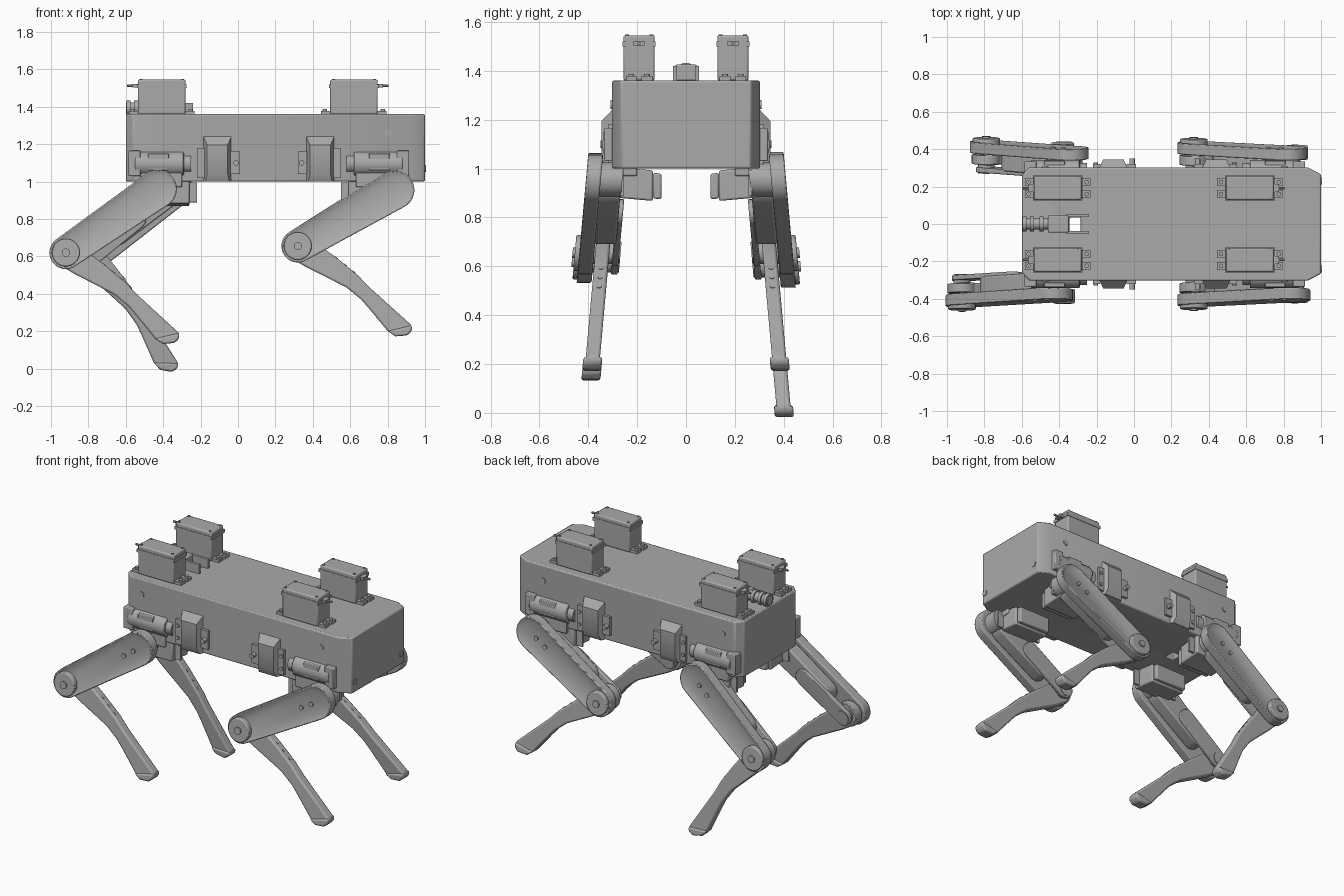
import bpy, bmesh
from math import cos, sin, pi, atan2, acos, hypot, radians
from mathutils import Matrix, Vector

cube = bpy.data.objects.get("Cube")
if cube:
    bpy.data.objects.remove(cube, do_unlink=True)

grey = bpy.data.materials.new("plain grey")
grey.use_nodes = True
COLOUR = (0.4, 0.4, 0.4, 1)
grey.diffuse_color = COLOUR
grey.node_tree.nodes["Principled BSDF"].inputs["Base Color"].default_value = COLOUR
parts = []


def finish(name, bm, warp=None, bevel=0):
    if warp:
        for v in bm.verts:
            v.co = warp(v.co)
    bmesh.ops.recalc_face_normals(bm, faces=bm.faces)
    mesh = bpy.data.meshes.new(name)
    bm.to_mesh(mesh)
    bm.free()
    mesh.materials.append(grey)
    ob = bpy.data.objects.new(name, mesh)
    bpy.context.collection.objects.link(ob)
    if bevel:
        mod = ob.modifiers.new("bevel", "BEVEL")
        mod.width, mod.segments, mod.limit_method = bevel, 2, "ANGLE"
        mod.angle_limit = radians(40)
    parts.append(ob)
    return ob


def box(name, x, y, z, warp=None, bevel=0):
    bm = bmesh.new()
    bmesh.ops.create_cube(bm, size=1)
    for v in bm.verts:
        v.co = [a + (b - a) * (c + 0.5) for (a, b), c in zip((x, y, z), v.co)]
    return finish(name, bm, warp, bevel)


def rod(name, centre, axis, radius, length, warp=None, bevel=0, sides=28):
    bm = bmesh.new()
    turn = Vector((0, 0, 1)).rotation_difference(Vector(axis)).to_matrix().to_4x4()
    bmesh.ops.create_cone(bm, cap_ends=True, segments=sides, radius1=radius, radius2=radius,
                          depth=length, matrix=Matrix.Translation(centre) @ turn)
    return finish(name, bm, warp, bevel)


def prism(name, points, lo, hi, upright=False, warp=None, bevel=0, inset=0, depth=0):
    """Extrude an outline from lo to hi, along z if upright, else along y."""
    put = (lambda p, h: (p[0], p[1], h)) if upright else (lambda p, h: (p[0], h, p[1]))
    bm = bmesh.new()
    a = [bm.verts.new(put(p, lo)) for p in points]
    b = [bm.verts.new(put(p, hi)) for p in points]
    bm.faces.new(a)
    cap = bm.faces.new(b)
    for i in range(len(a)):
        j = (i + 1) % len(a)
        bm.faces.new((a[i], a[j], b[j], b[i]))
    bmesh.ops.recalc_face_normals(bm, faces=bm.faces)
    if inset:
        bmesh.ops.inset_individual(bm, faces=[cap], thickness=inset, depth=-depth)
    return finish(name, bm, warp, bevel)


def capsule(p, q, rp, rq, n=16):
    """Outline around two circles joined by tangents."""
    dx, dz = q[0] - p[0], q[1] - p[1]
    base, spread = atan2(dz, dx), acos((rp - rq) / hypot(dx, dz))
    out = []
    for c, r, a0, a1 in ((p, rp, base + spread, base + 2 * pi - spread),
                         (q, rq, base - spread, base + spread)):
        for i in range(n + 1):
            a = a0 + (a1 - a0) * i / n
            out.append((c[0] + r * cos(a), c[1] + r * sin(a)))
    return out


# Body case with chamfered corners and a slot through it
half = [(1, 0.265), (0.93, 0.303), (-0.56, 0.303), (-0.6, 0.26)]
body = prism("body_case", half + [(x, -y) for x, y in reversed(half)], 1.0, 1.36, upright=True)
slot = box("slot_cutter", (-0.345, -0.285), (-0.038, 0.035), (0.9, 1.5))
parts.remove(slot)
slot.hide_render = True
slot.display_type = "WIRE"
slot.hide_set(True)
cut = body.modifiers.new("slot", "BOOLEAN")
cut.operation, cut.object, cut.solver = "DIFFERENCE", slot, "EXACT"
mod = body.modifiers.new("bevel", "BEVEL")
mod.width, mod.segments, mod.limit_method = 0.008, 2, "ANGLE"

# Sensor on the deck: barrel, block and fork
rod("sensor_barrel", (-0.53, 0, 1.393), (1, 0, 0), 0.03, 0.14)
for x in (-0.585, -0.545, -0.495):
    rod("sensor_ring", (x, 0, 1.393), (1, 0, 0), 0.04, 0.02)
box("sensor_block", (-0.46, -0.35), (-0.045, 0.045), (1.36, 1.425), bevel=0.006)
for y in (-0.045, 0.045):
    box("sensor_fork", (-0.36, -0.24), (y - 0.008, y + 0.008), (1.36, 1.42))

# End plate screws
for y in (-0.24, 0.23):
    rod("end_screw", (1.0, y, 1.07), (1, 0, 0), 0.018, 0.01)


def deck_servo(x, y, out):
    box("deck_servo", (x - 0.127, x + 0.127), (y - 0.064, y + 0.064), (1.36, 1.545), bevel=0.008)
    box("deck_servo_lid", (x - 0.133, x + 0.133), (y - 0.067, y + 0.067), (1.5, 1.52))
    for s in (-1, 1):
        for t in (-1, 1):
            box("servo_tab", sorted((x + s * 0.12, x + s * 0.175)),
                (y + t * 0.032 - 0.022, y + t * 0.032 + 0.022), (1.36, 1.378))
            rod("tab_screw", (x + s * 0.155, y + t * 0.032, 1.38), (0, 0, 1), 0.012, 0.015)
            rod("lid_screw", (x + s * 0.11, y + t * 0.05, 1.544), (0, 0, 1), 0.008, 0.01, sides=12)
    box("servo_plug", sorted((x + out * 0.12, x + out * 0.155)), (y - 0.022, y + 0.022), (1.503, 1.522))
    rod("servo_wire", (x + out * 0.165, y, 1.512), (1, 0, 0), 0.007, 0.04, sides=10)


def hip(x0, inward, side):
    """Hip mount on one body side; inward is the x direction to mid body."""
    def warp(c):
        return Vector((x0 + inward * c.x, side * c.y, c.z))

    def tilt(c):
        return warp(Vector((c.x, c.y, c.z + 0.09 * (c.y - 0.22))))

    # Roll joint barrel and its plates
    rod("hip_barrel", (0, 0.275, 1.095), (1, 0, 0), 0.068, 0.26, warp, 0.005)
    box("hip_plate", (-0.165, -0.1), (0.22, 0.335), (1.03, 1.165), warp, 0.005)
    box("hip_window_plate", (-0.06, 0.05), (0.25, 0.338), (1.06, 1.15), warp, 0.004)
    rod("hip_collar", (0.145, 0.275, 1.095), (1, 0, 0), 0.05, 0.05, warp)
    rod("hip_axle", (0.18, 0.275, 1.095), (1, 0, 0), 0.025, 0.08, warp)
    # Faceted bearing bracket
    prism("bearing_bracket", [(0.3, 1.0), (0.325, 1.0), (0.345, 1.04), (0.345, 1.195), (0.3, 1.243)],
          0.235, 0.385, warp=lambda c: warp(Vector((
              0.31 + (c.y - 0.31) * (1 - 6 * (c.x - 0.3)), c.x, c.z))))
    box("bracket_flange", (0.2, 0.24), (0.295, 0.32), (1.02, 1.18), warp)
    box("bracket_flange", (0.38, 0.43), (0.295, 0.32), (1.04, 1.16), warp)
    for z in (1.06, 1.14):
        rod("flange_screw", (0.215, 0.32, z), (0, 1, 0), 0.012, 0.015, warp, sides=12)
    rod("bearing_pin", (0.41, 0.32, 1.1), (0, 1, 0), 0.015, 0.06, warp, sides=12)
    rod("side_screw", (-0.055, 0.303, 1.262), (0, 1, 0), 0.018, 0.01, warp)
    # Thigh servo slung under the body
    box("thigh_servo", (-0.09, 0.16), (0.135, 0.3), (0.875, 1.0), tilt, 0.008)
    box("thigh_servo_cap", (-0.08, 0.15), (0.1, 0.135), (0.885, 0.99), tilt, 0.008)
    box("thigh_servo_flange", (-0.13, 0.2), (0.255, 0.27), (0.885, 0.99), tilt)
    box("servo_hanger", (-0.1, 0.12), (0.2, 0.32), (0.97, 1.07), warp, 0.006)


def leg(hx, hz, kx, kz, fx, fz, side):
    """One leg from hip, knee and foot points in the side plane, splayed outward."""
    def warp(c):
        return Vector((c.x, side * (c.y + 0.09 * (0.96 - c.z)), c.z))

    def along(t):
        return (hx + (kx - hx) * t, hz + (kz - hz) * t)

    # Thigh: recessed outer cover, inner beam and joint discs
    prism("thigh_cover", capsule((hx, hz), (kx, kz), 0.103, 0.088), 0.348, 0.412,
          warp=warp, inset=0.03, depth=0.014, bevel=0.007)
    prism("thigh_beam", capsule(along(0.1), along(0.68), 0.075, 0.06, 8), 0.262, 0.35,
          warp=warp, bevel=0.008)
    prism("thigh_inner_arm", capsule(along(0.45), (kx, kz), 0.055, 0.055, 8), 0.245, 0.272,
          warp=warp, bevel=0.005)
    rod("thigh_drive", (hx, 0.31, hz), (0, 1, 0), 0.07, 0.1, warp)
    rod("knee_boss", (kx, 0.39, kz), (0, 1, 0), 0.074, 0.075, warp, 0.006)
    rod("knee_bolt", (kx, 0.43, kz), (0, 1, 0), 0.022, 0.014, warp, sides=16)
    rod("knee_spindle", (kx, 0.33, kz), (0, 1, 0), 0.045, 0.18, warp)
    for t in (0.07, 0.2):
        x, z = along(t)
        rod("cover_screw", (x, 0.4, z), (0, 1, 0), 0.014, 0.012, warp, sides=14)

    # Shin: bent tapering bar with a blunt foot
    length = hypot(fx - kx, fz - kz)
    ux, uz = (fx - kx) / length, (fz - kz) / length
    outline = [(-0.05, 0.05), (0, 0.072), (0.2, 0.082), (0.35, 0.081), (0.44, 0.07), (0.74, 0.055),
               (0.758, 0.035), (0.757, 0.0), (0.71, -0.045), (0.66, -0.05),
               (0.5, -0.018), (0.44, -0.008), (0.34, -0.008), (0.1, -0.06), (0, -0.075), (-0.05, -0.05)]
    pts = [(kx + u * ux - v * uz, kz + u * uz + v * ux) for u, v in outline]
    prism("shin", pts, 0.286, 0.344, warp=warp, bevel=0.01)
    rod("knee_disc", (kx, 0.315, kz), (0, 1, 0), 0.078, 0.05, warp, 0.005)
    # Foot pad slightly wider than the shin
    pad = [(kx + u * ux - v * uz, kz + u * uz + v * ux) for u, v in outline[5:10]]
    prism("foot_pad", pad, 0.276, 0.354, warp=warp, bevel=0.01)
    # Adjustment screws on the upper edge of the shin
    for u in (0.2, 0.26, 0.32):
        rod("shin_screw", (kx + u * ux - 0.08 * uz, 0.315, kz + u * uz + 0.08 * ux),
            (-uz, 0, ux), 0.01, 0.008, warp, sides=12)


for side in (-1, 1):
    for x, out in ((-0.408, -1), (0.62, 1)):
        deck_servo(x, 0.192 * side, out)
    hip(-0.42, 1, side)
    hip(0.75, -1, side)
    leg(0.82 if side > 0 else 0.84, 0.955, 0.32, 0.655, 0.88, 0.2, side)
leg(-0.43, 0.96, -0.92, 0.62, -0.365, 0.16, -1)
leg(-0.345, 0.965, -0.79, 0.6, -0.395, 0.04, 1)

# Smooth rounds, keep sharp edges
bpy.ops.object.select_all(action="DESELECT")
for ob in parts:
    ob.select_set(True)
bpy.context.view_layer.objects.active = body
bpy.ops.object.shade_smooth_by_angle(angle=radians(30))
